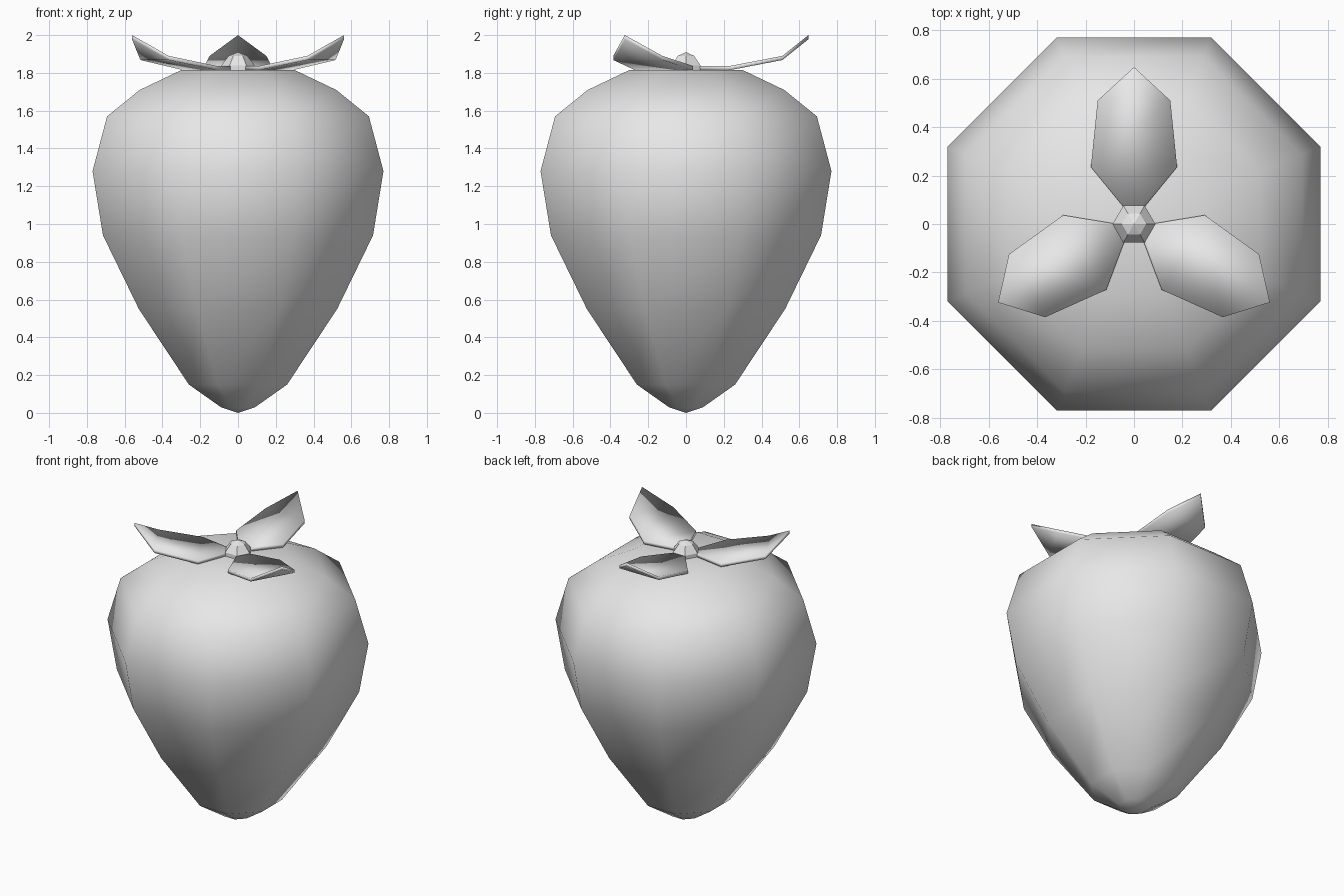
import bpy, bmesh, math
from mathutils import Matrix, Vector

cube = bpy.data.objects.get("Cube")
if cube:
    bpy.data.objects.remove(cube, do_unlink=True)

# One plain grey for every part
grey = bpy.data.materials.new("light_grey")
grey.use_nodes = True
colour = (0.8, 0.8, 0.8, 1)
grey.diffuse_color = colour
grey.node_tree.nodes["Principled BSDF"].inputs["Base Color"].default_value = colour


def finish(name, bm, smooth):
    bmesh.ops.recalc_face_normals(bm, faces=bm.faces)
    for face in bm.faces:
        face.smooth = smooth
    mesh = bpy.data.meshes.new(name)
    bm.to_mesh(mesh)
    bm.free()
    mesh.materials.append(grey)
    obj = bpy.data.objects.new(name, mesh)
    bpy.context.collection.objects.link(obj)
    return obj


def lathe(name, profile, sides, turn, smooth):
    """Rings of (radius, height) joined by faces; zero radius makes a pole."""
    bm = bmesh.new()
    rings = []
    for radius, z in profile:
        count = sides if radius else 1
        angles = [turn + math.tau * i / sides for i in range(count)]
        rings.append([bm.verts.new((radius * math.cos(a), radius * math.sin(a), z))
                      for a in angles])
    for low, high in zip(rings, rings[1:]):
        for i in range(sides):
            j = (i + 1) % sides
            corners = [low[i % len(low)], low[j % len(low)],
                       high[j % len(high)], high[i % len(high)]]
            bm.faces.new(list(dict.fromkeys(corners)))
    return finish(name, bm, smooth)


# Fruit: eight flat sides, measured from the axis to the middle of a side
flat = 1 / math.cos(math.pi / 8)
fruit_profile = [(0, 0), (0.09, 0.03), (0.26, 0.15), (0.525, 0.55), (0.715, 0.94),
                 (0.77, 1.28), (0.693, 1.57), (0.52, 1.71), (0.30, 1.815), (0, 1.815)]
lathe("fruit", [(r * flat, z) for r, z in fruit_profile], 8, math.pi / 8, True)

# Stem: small six-sided stub
lathe("stem", [(0, 1.8), (0.088, 1.8), (0.088, 1.84), (0.05, 1.89), (0, 1.91)],
      6, 0, False)

# Leaves: stations of (half width, distance, height), bending up to a point
stations = [(0.01, 0.03, 1.815), (0.178, 0.235, 1.815),
            (0.15, 0.51, 1.868), (0, 0.648, 1.978)]
thickness = 0.022


def leaf(name, turn):
    bm = bmesh.new()
    layers = []
    for lift in (0, thickness):
        rows = []
        for half, y, z in stations:
            xs = (-half, half) if half else (0,)
            rows.append([bm.verts.new((x, y, z + lift)) for x in xs])
        for near, far in zip(rows, rows[1:]):
            bm.faces.new(near + far[::-1])
        layers.append([r[0] for r in rows] + [r[1] for r in rows[-2::-1]])
    # Rim between the lower and upper skins
    low, high = layers
    for i in range(len(low)):
        j = (i + 1) % len(low)
        bm.faces.new((low[i], low[j], high[j], high[i]))
    bm.transform(Matrix.Rotation(turn, 4, "Z"))
    return finish(name, bm, True)


for name, degrees in (("back_leaf", 0), ("left_leaf", -120), ("right_leaf", 120)):
    leaf(name, math.radians(degrees))
